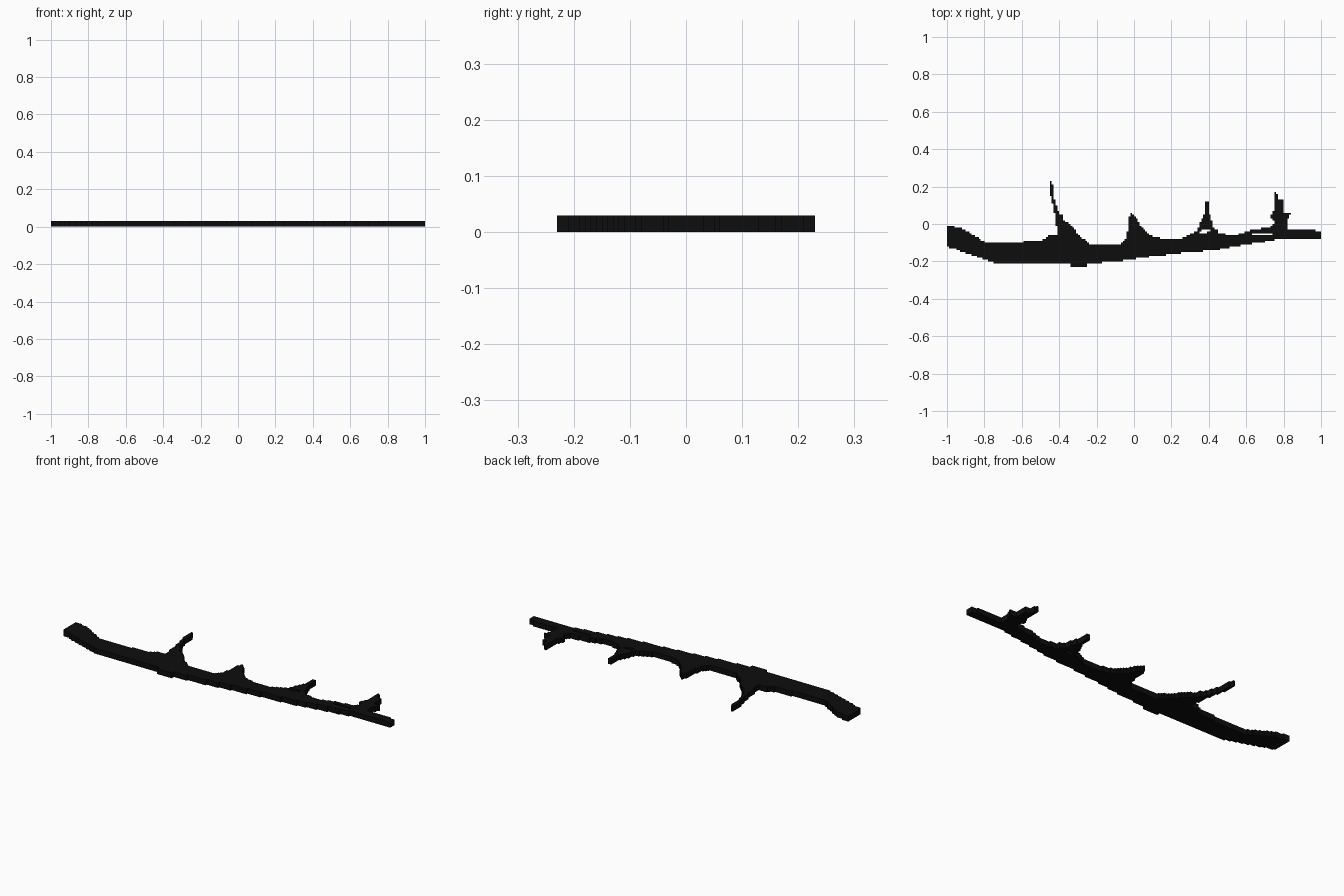
import bpy, bmesh

CELL = 0.01
HEIGHT = 0.03

# Outlines in plan, traced round each part
stem = [(-1, -.01), (-1, -.12), (-.94, -.14), (-.88, -.16), (-.8, -.19), (-.73, -.21),
        (-.335, -.21), (-.335, -.23), (-.245, -.23), (-.245, -.21), (-.09, -.2),
        (.085, -.175), (.25, -.155), (.43, -.14), (.57, -.115), (.7, -.095),
        (.81, -.075), (1, -.08), (1, -.04), (.95, -.03), (.82, -.035), (.78, -.05),
        (.66, -.065), (.62, -.05), (.51, -.06), (.43, -.04), (.3, -.055), (.25, -.08),
        (.14, -.075), (.085, -.06), (-.03, -.1), (-.13, -.115), (-.23, -.11),
        (-.4, -.06), (-.45, -.06), (-.49, -.085), (-.64, -.1), (-.8, -.095),
        (-.85, -.065), (-.905, -.03), (-.98, -.01)]
thorns = [
    [(-.42, -.12), (-.41, -.05), (-.425, .065), (-.452, .18), (-.452, .23), (-.438, .23),
     (-.425, .13), (-.4, .05), (-.38, .05), (-.38, .02), (-.34, 0), (-.29, -.065), (-.22, -.12)],
    [(-.08, -.12), (-.045, -.08), (-.03, -.02), (-.03, .03), (-.015, .06), (.005, .04),
     (.02, .02), (.05, -.03), (.1, -.07), (.1, -.12)],
    [(.27, -.08), (.34, -.035), (.36, .02), (.375, .05), (.377, .12), (.395, .12),
     (.4, .06), (.42, .01), (.42, -.02), (.45, -.03), (.45, -.055), (.41, -.035),
     (.36, -.03), (.34, -.08)],
    [(.59, -.045), (.64, -.03), (.72, -.02), (.76, .01), (.73, .04), (.75, .08), (.747, .17),
     (.765, .16), (.775, .13), (.8, .13), (.8, .06), (.84, .06), (.82, .02), (.815, -.08),
     (.77, -.08), (.74, -.05), (.66, -.045)],
]


def inside(x, y, poly):
    hit = False
    for (x1, y1), (x2, y2) in zip(poly, poly[1:] + poly[:1]):
        if (y1 > y) != (y2 > y) and x < x1 + (y - y1) * (x2 - x1) / (y2 - y1):
            hit = not hit
    return hit


# Grid cells covered by the outlines give the stepped edge
shapes = [stem] + thorns
cells = {(i, j) for i in range(-100, 100) for j in range(-23, 23)
         if any(inside((i + .5) * CELL, (j + .5) * CELL, s) for s in shapes)}

# Thicken the stepped silhouette into a flat slab
bm = bmesh.new()
cache = {}


def vert(i, j, k):
    if (i, j, k) not in cache:
        cache[i, j, k] = bm.verts.new((i * CELL, j * CELL, k * HEIGHT))
    return cache[i, j, k]


for i, j in sorted(cells):
    ring = [(i, j), (i + 1, j), (i + 1, j + 1), (i, j + 1)]
    bm.faces.new([vert(*p, 1) for p in ring])
    bm.faces.new([vert(*p, 0) for p in reversed(ring)])
    neighbours = [(i, j - 1), (i + 1, j), (i, j + 1), (i - 1, j)]
    for n, near in enumerate(neighbours):
        if near not in cells:
            a, b = ring[n], ring[(n + 1) % 4]
            bm.faces.new([vert(*a, 0), vert(*b, 0), vert(*b, 1), vert(*a, 1)])

mesh = bpy.data.meshes.new("thorny_branch")
bm.to_mesh(mesh)
bm.free()
branch = bpy.data.objects.new("thorny_branch", mesh)
bpy.context.collection.objects.link(branch)

# Near-black colour
black = bpy.data.materials.new("black")
black.diffuse_color = (0.004, 0.004, 0.004, 1)
mesh.materials.append(black)
